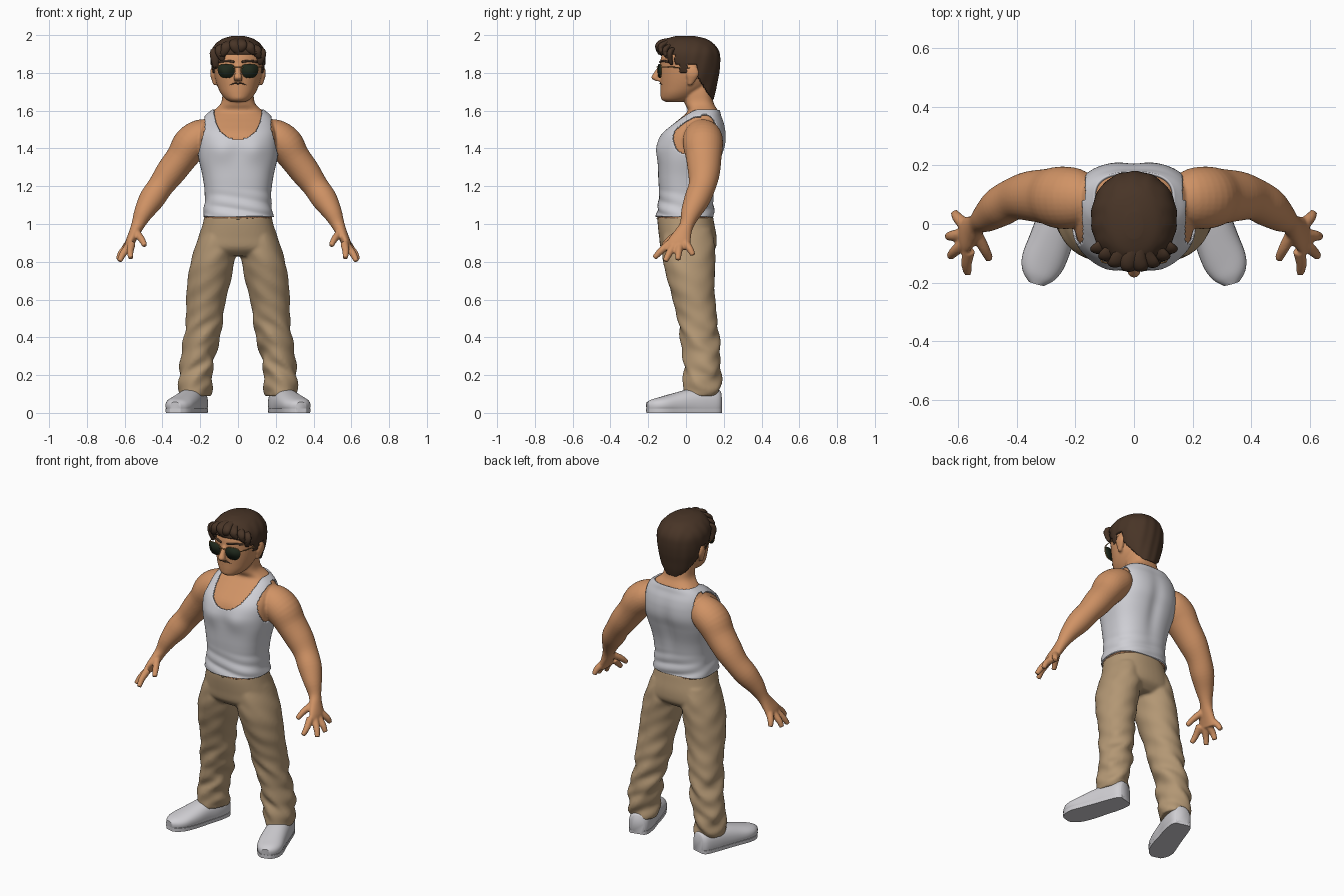
import bpy, bmesh
from math import sin, cos, pi, exp, copysign, radians
from mathutils import Vector

cube = bpy.data.objects.get("Cube")
if cube:
    bpy.data.objects.remove(cube, do_unlink=True)

X, Y = Vector((1, 0, 0)), Vector((0, 1, 0))


def material(name, color):
    m = bpy.data.materials.new(name)
    m.use_nodes = True
    m.diffuse_color = (*color, 1)
    bsdf = m.node_tree.nodes["Principled BSDF"]
    bsdf.inputs["Base Color"].default_value = (*color, 1)
    bsdf.inputs["Roughness"].default_value = 0.7
    return m


SKIN = material("tan skin", (0.63, 0.29, 0.13))
SHIRT = material("white cotton", (0.62, 0.62, 0.66))
KHAKI = material("khaki cloth", (0.45, 0.31, 0.175))
HAIR = material("dark brown hair", (0.065, 0.035, 0.02))
SHOE = material("white leather", (0.63, 0.62, 0.65))
LENS = material("dark green lens", (0.014, 0.022, 0.012))
GOLD = material("gold wire", (0.4, 0.2, 0.06))
LIP = material("lip brown", (0.42, 0.17, 0.09))


def power_cos(c, power):
    return copysign(abs(c) ** (2 / power), c)


def spline(path, steps):
    """Catmull-Rom interpolation of every column in the path."""
    out, n = [], len(path) - 1
    for i in range(n):
        rows = path[max(i - 1, 0)], path[i], path[i + 1], path[min(i + 2, n)]
        for k in range(steps):
            t = k / steps
            out.append([b + t * ((c - a) + t * ((2 * a - 5 * b + 4 * c - d)
                        + t * (3 * (b - c) + d - a))) / 2
                        for a, b, c, d in zip(*rows)])
    return out + [list(path[-1])]


def tube(bm, path, ref=None, seg=24, steps=4, power=2, shape=None, mirror=False):
    """Loft ellipses along x, y, z, radius, radius rows; level rings if no ref."""
    pts = spline(path, steps)
    for side in ((1, -1) if mirror else (1,)):
        rings = []
        for i, p in enumerate(pts):
            u, v = X, Y
            if ref:
                a, b = pts[max(i - 1, 0)], pts[min(i + 1, len(pts) - 1)]
                t = (Vector(b[:3]) - Vector(a[:3])).normalized()
                u = (ref - t * ref.dot(t)).normalized()
                v = t.cross(u)
            ring = []
            for k in range(seg):
                ang = 2 * pi * k / seg
                co = (Vector(p[:3]) + u * power_cos(cos(ang), power) * p[3]
                      + v * power_cos(sin(ang), power) * p[4])
                if shape:
                    shape(co)
                co.x *= side
                ring.append(bm.verts.new(co))
            rings.append(ring)
        for r, s in zip(rings, rings[1:]):
            for k in range(seg):
                j = (k + 1) % seg
                bm.faces.new((r[k], r[j], s[j], s[k]))
        bm.faces.new(rings[0])
        bm.faces.new(rings[-1])


def column(rows):
    """Rows of height, depth centre, half width, half depth."""
    return [(0, y, z, rx, ry) for z, y, rx, ry in rows]


def finish(name, bm, mat, voxel=0, shell=0, offset=0, remove=None):
    bmesh.ops.recalc_face_normals(bm, faces=bm.faces)
    if remove:
        doomed = [f for f in bm.faces if remove(f.calc_center_median())]
        bmesh.ops.delete(bm, geom=doomed, context='FACES')
    mesh = bpy.data.meshes.new(name)
    bm.to_mesh(mesh)
    bm.free()
    mesh.materials.append(mat)
    ob = bpy.data.objects.new(name, mesh)
    bpy.context.collection.objects.link(ob)
    bpy.ops.object.select_all(action='DESELECT')
    bpy.context.view_layer.objects.active = ob
    ob.select_set(True)
    bpy.ops.object.shade_smooth_by_angle(angle=radians(50))
    if voxel:
        mod = ob.modifiers.new("blend", 'REMESH')
        mod.mode, mod.voxel_size, mod.use_smooth_shade = 'VOXEL', voxel, True
        mod = ob.modifiers.new("soften", 'SMOOTH')
        mod.iterations = 3
    if shell:
        mod = ob.modifiers.new("thickness", 'SOLIDIFY')
        mod.thickness, mod.offset = shell, offset


def wire(name, points, radius, mat, cyclic=False):
    curve = bpy.data.curves.new(name, 'CURVE')
    curve.dimensions = '3D'
    curve.bevel_depth, curve.bevel_resolution, curve.use_fill_caps = radius, 2, True
    sp = curve.splines.new('NURBS')
    sp.points.add(len(points) - 1)
    for p, co in zip(sp.points, points):
        p.co = (*co, 1)
    sp.order_u, sp.use_endpoint_u, sp.use_cyclic_u = 3, True, cyclic
    curve.materials.append(mat)
    bpy.context.collection.objects.link(bpy.data.objects.new(name, curve))


# Torso form, shared by the skin and the shirt
TORSO = column([(1.03, -.005, .18, .146), (1.06, -.003, .174, .142), (1.15, .002, .166, .136),
                (1.25, .007, .178, .145), (1.35, .02, .2, .16), (1.42, .031, .206, .17),
                (1.48, .042, .203, .161), (1.53, .064, .19, .13), (1.568, .08, .168, .1),
                (1.6, .09, .13, .08), (1.64, .07, .09, .077), (1.7, .06, .081, .075),
                (1.76, .05, .07, .07)])


def torso_shape(co):
    x, z = co.x, co.z
    if co.y < 0:      # chest muscles
        co.y -= .013 * exp(-((abs(x) - .085) / .06) ** 2 - ((z - 1.39) / .06) ** 2)
    else:             # spine groove
        co.y -= .012 * exp(-(x / .04) ** 2 - ((z - 1.35) / .16) ** 2)
    low = max(0, min(1, (1.2 - z) * 8))   # cloth folds at the waist
    co.y += .004 * low * sin(z * 95 + x * 18)
    co.x += .003 * low * sin(z * 80 + co.y * 20)


# Skin: torso, head, arms and hands blended together
bm = bmesh.new()
tube(bm, TORSO, seg=48, power=2.6, shape=torso_shape)
tube(bm, column([(1.645, -.065, .035, .04), (1.66, -.047, .064, .083), (1.69, -.03, .09, .105),
                 (1.73, -.01, .109, .126), (1.78, 0, .123, .137), (1.83, .005, .131, .142),
                 (1.88, .01, .132, .143), (1.93, .015, .11, .124), (1.96, .02, .065, .08)]),
     seg=40)
tube(bm, [(0, -.125, 1.85, .012, .012), (0, -.148, 1.81, .014, .016),
          (0, -.162, 1.775, .022, .022), (0, -.145, 1.757, .02, .016)])
tube(bm, [(.12, .02, 1.735, .01, .01), (.125, .028, 1.755, .012, .02),
          (.133, .035, 1.79, .014, .032), (.132, .036, 1.82, .012, .028),
          (.128, .036, 1.835, .008, .014)], mirror=True)
tube(bm, [(.13, .085, 1.48, .07, .07), (.19, .088, 1.466, .1, .09), (.25, .09, 1.422, .106, .096),
          (.3, .094, 1.35, .094, .083), (.36, .095, 1.27, .084, .078), (.41, .085, 1.2, .072, .068),
          (.458, .058, 1.13, .068, .067), (.5, .026, 1.06, .053, .051), (.53, .004, .995, .037, .035),
          (.55, -.016, .95, .046, .029), (.573, -.036, .9, .062, .024),
          (.582, -.042, .868, .058, .018)], ref=Y, seg=32, mirror=True)
fingers = [((.563, -.09, .895), (.571, -.135, .855), (.567, -.168, .82)),
           ((.58, -.068, .88), (.61, -.092, .84), (.627, -.11, .803)),
           ((.585, -.035, .88), (.618, -.04, .845), (.634, -.042, .81)),
           ((.58, 0, .895), (.602, .022, .865), (.611, .037, .835)),
           ((.54, -.03, .955), (.511, -.083, .92), (.493, -.12, .885))]
for finger in fingers:
    tube(bm, [(*p, r, r) for p, r in zip(finger, (.022, .0185, .014))],
         ref=X, seg=12, mirror=True)
finish("body_skin", bm, SKIN, voxel=.006)


# Tank top, with neck and arm openings
def shirt_opening(c):
    x, z = abs(c.x), c.z
    front = c.y < .08
    neck = front and (x / .127) ** 2.3 + (abs(z - 1.615) / .17) ** 2.3 < 1
    limit = (.17 if front else .16) + max(0, 1.5 - z) * .25
    return neck or z > 1.6 or z > 1.34 and x > limit or z < 1.036


bm = bmesh.new()
tube(bm, TORSO, seg=160, steps=10, power=2.6, shape=torso_shape)
finish("tank_top", bm, SHIRT, shell=.009, offset=1, remove=shirt_opening)


# Trousers, with uneven folds that deepen below the knee
def cloth(co):
    x, y, z = co
    w = .003 + .007 * max(0, min(1, (.6 - z) * 4))
    co.x += w * sin(z * 41 + y * 32) * cos(z * 17 + x * 9)
    co.y += w * sin(z * 52 + x * 45 + 1) * cos(z * 13 - y * 12)


bm = bmesh.new()
tube(bm, column([(1.045, -.004, .177, .146), (1, 0, .187, .15), (.93, .01, .206, .152),
                 (.87, .012, .22, .144), (.83, .01, .16, .1)]), seg=48, power=2.3)
tube(bm, [(.11, .01, .97, .085, .125), (.118, .014, .88, .108, .14), (.135, .017, .8, .116, .137),
          (.153, .027, .7, .114, .125), (.168, .042, .6, .105, .112), (.178, .06, .5, .1, .106),
          (.191, .072, .4, .094, .102), (.21, .083, .3, .09, .1), (.225, .087, .2, .09, .098),
          (.228, .083, .13, .087, .099), (.228, .08, .09, .082, .096)],
     seg=40, steps=8, shape=cloth, mirror=True)
finish("trousers", bm, KHAKI, voxel=.009)
wire("waist_button", [(-.008, -.15, 1.03), (.008, -.15, 1.03)], .006, KHAKI)

# Shoes and soles
FOOT = [(.211, .18, .05, .042, .066), (.217, .157, .05, .06, .08), (.235, .09, .05, .069, .085),
        (.258, .02, .05, .071, .076), (.284, -.06, .045, .075, .06), (.311, -.13, .04, .074, .045),
        (.325, -.175, .035, .057, .037), (.333, -.203, .032, .028, .026)]


def ground(co):
    co.z = max(co.z, .004)


def slab(co):
    co.z = .022 if co.z > .034 else 0


bm = bmesh.new()
tube(bm, FOOT, ref=X, seg=32, power=2.3, shape=ground, mirror=True)
finish("shoes", bm, SHOE)
bm = bmesh.new()
tube(bm, [(x, y, .035, w, h) for x, y, z, w, h in FOOT], ref=X, power=3,
     shape=slab, mirror=True)
finish("shoe_soles", bm, SHOE)


# Hair cap with a cut hairline and combed ripples
def hairline(c):
    if c.y < -.06:
        return c.z < 1.9
    if c.y < .06:
        return c.z < (1.8 if -.035 < c.y < .005 else 1.845)
    return c.z < 1.78 - (c.y - .06) * 1.5


def strands(co):
    if co.z < 1.97:
        co.y *= 1 + .01 * sin(co.x * 110 + co.z * 14)
        co.x *= 1 + .01 * sin(co.y * 100 - co.z * 25)


bm = bmesh.new()
tube(bm, column([(1.66, .085, .07, .062), (1.7, .073, .096, .084), (1.75, .053, .12, .113),
                 (1.8, .037, .137, .138), (1.86, .022, .146, .158), (1.91, .014, .143, .161),
                 (1.95, .008, .121, .142), (1.98, .002, .083, .105), (1.996, -.005, .03, .045)]),
     seg=96, steps=8, power=2.1, shape=strands)
finish("hair", bm, HAIR, shell=.016, offset=-1, remove=hairline)

# Swept locks, each with its width position, end height and curl
bm = bmesh.new()
locks = [(-.122, 1.83, .004), (-.096, 1.865, .02), (-.062, 1.895, -.022), (-.02, 1.905, .026),
         (.022, 1.915, -.016), (.06, 1.905, .024), (.096, 1.885, .018), (.122, 1.85, -.006)]
for x, end, curl in locks:
    y = -.146 + x * x * 4.2
    top = 1.952 - x * x * 2.8
    tube(bm, [(.02 + x * .3, y * .4, 1.978, .012, .01), (x * .7, y * .8, top + .016, .026, .014),
              (x, y, top, .026, .016), (x + curl * .3, y - .002, (top + end) / 2, .023, .015),
              (x + curl, y + .006, end, .013, .009), (x + curl * 1.6, y + .008, end + .004, .005, .004)],
         ref=X, seg=14)
finish("front_locks", bm, HAIR)

# Sunglasses and brows
for s, side in ((1, "left"), (-1, "right")):
    outline = []
    for k in range(28):
        a = 2 * pi * k / 28
        dz = .036 * power_cos(sin(a), 2.6)
        x = .062 + .043 * power_cos(cos(a), 2.8) * (1 + 5 * dz)
        outline.append((s * x, -.151 + .2 * x, 1.81 + dz))
    bm = bmesh.new()
    bm.faces.new([bm.verts.new(p) for p in outline])
    finish(side + "_lens", bm, LENS, shell=.006)
    wire(side + "_lens_frame", outline, .0025, GOLD, cyclic=True)
    wire(side + "_temple", [(s * .108, -.13, 1.832), (s * .126, -.1, 1.832),
                            (s * .137, .02, 1.826)], .0028, GOLD)
    wire(side + "_brow", [(s * .02, -.137, 1.858), (s * .06, -.128, 1.868),
                          (s * .1, -.091, 1.858)], .006, HAIR)
wire("glasses_bridge", [(-.025, -.147, 1.828), (0, -.162, 1.835), (.025, -.147, 1.828)], .003, GOLD)

# Moustache and lips
wire("moustache", [(-.046, -.12, 1.735), (-.022, -.134, 1.746), (0, -.138, 1.743),
                   (.022, -.134, 1.746), (.046, -.12, 1.735)], .004, HAIR)
wire("lips", [(-.034, -.122, 1.718), (0, -.137, 1.721), (.034, -.122, 1.718)], .006, LIP)
